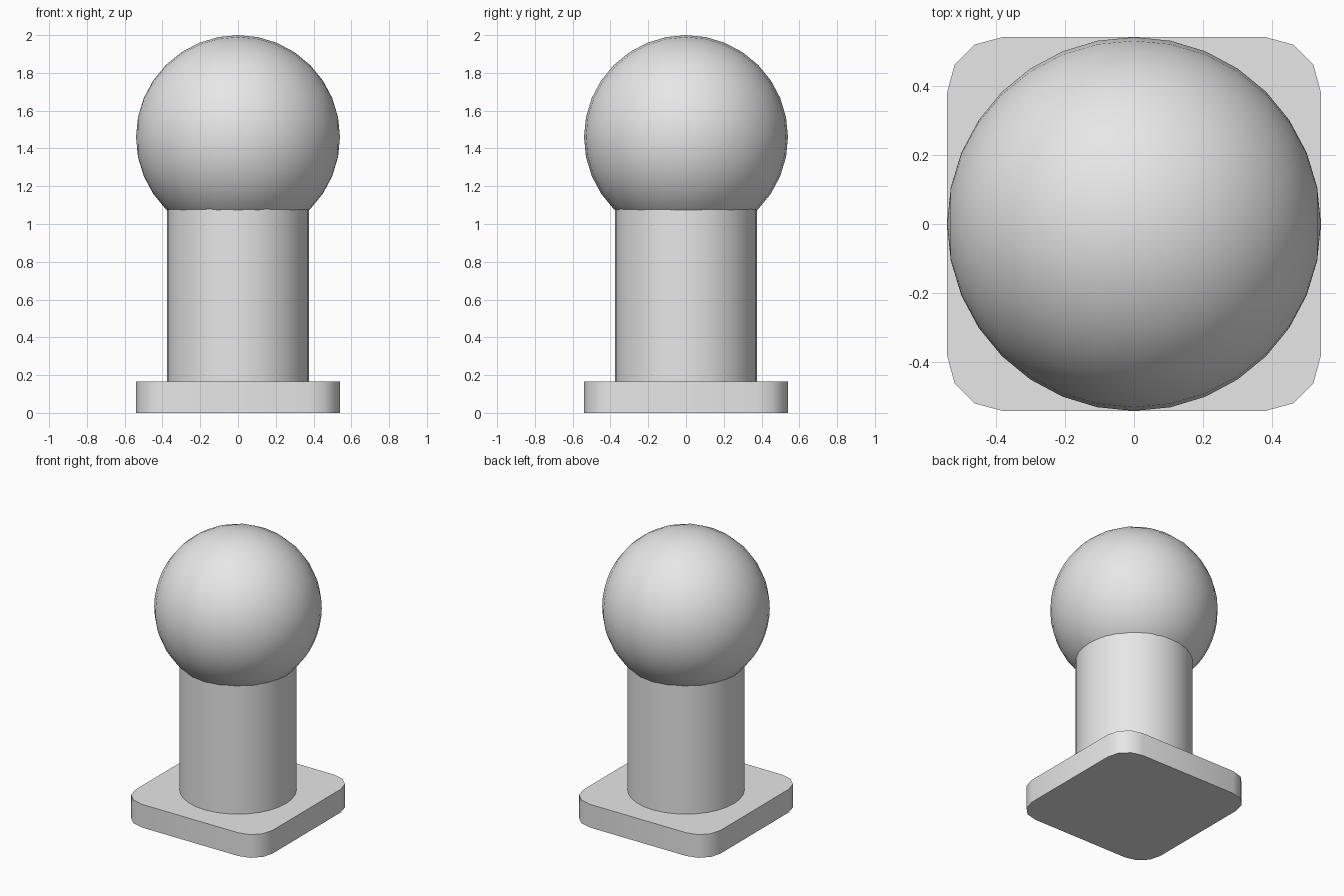
import bpy
import bmesh
from math import radians

cube = bpy.data.objects.get("Cube")
if cube:
    bpy.data.objects.remove(cube, do_unlink=True)

# One plain grey for the whole model
grey = bpy.data.materials.new("plain_grey")
grey.use_nodes = True
colour = (0.8, 0.8, 0.8, 1)
grey.diffuse_color = colour
grey.node_tree.nodes["Principled BSDF"].inputs["Base Color"].default_value = colour


def finish(name):
    obj = bpy.context.object
    obj.name = name
    obj.data.materials.append(grey)
    bpy.ops.object.shade_smooth_by_angle(angle=radians(35))
    return obj


# Square foot plate with rounded vertical corners
SIDE, THICK = 1.08, 0.165
bpy.ops.mesh.primitive_cube_add(size=1, location=(0, 0, THICK / 2))
plate = bpy.context.object
plate.scale = (SIDE, SIDE, THICK)
bpy.ops.object.transform_apply(location=False, rotation=False, scale=True)
bm = bmesh.new()
bm.from_mesh(plate.data)
corners = [e for e in bm.edges
           if abs(e.verts[0].co.z - e.verts[1].co.z) > THICK / 2]
bmesh.ops.bevel(bm, geom=corners, offset=0.16, segments=3,
                profile=0.5, affect='EDGES')
bm.to_mesh(plate.data)
bm.free()
finish("base_plate")

# Round post, its top just meeting the ball
POST_TOP = 1.083
bpy.ops.mesh.primitive_cylinder_add(
    vertices=32, radius=0.377, depth=POST_TOP - THICK,
    location=(0, 0, (POST_TOP + THICK) / 2))
finish("post")

# Ball with its poles on the x axis
bpy.ops.mesh.primitive_uv_sphere_add(
    segments=32, ring_count=16, radius=0.54,
    location=(0, 0, 1.46), rotation=(0, radians(90), 0))
finish("ball")
